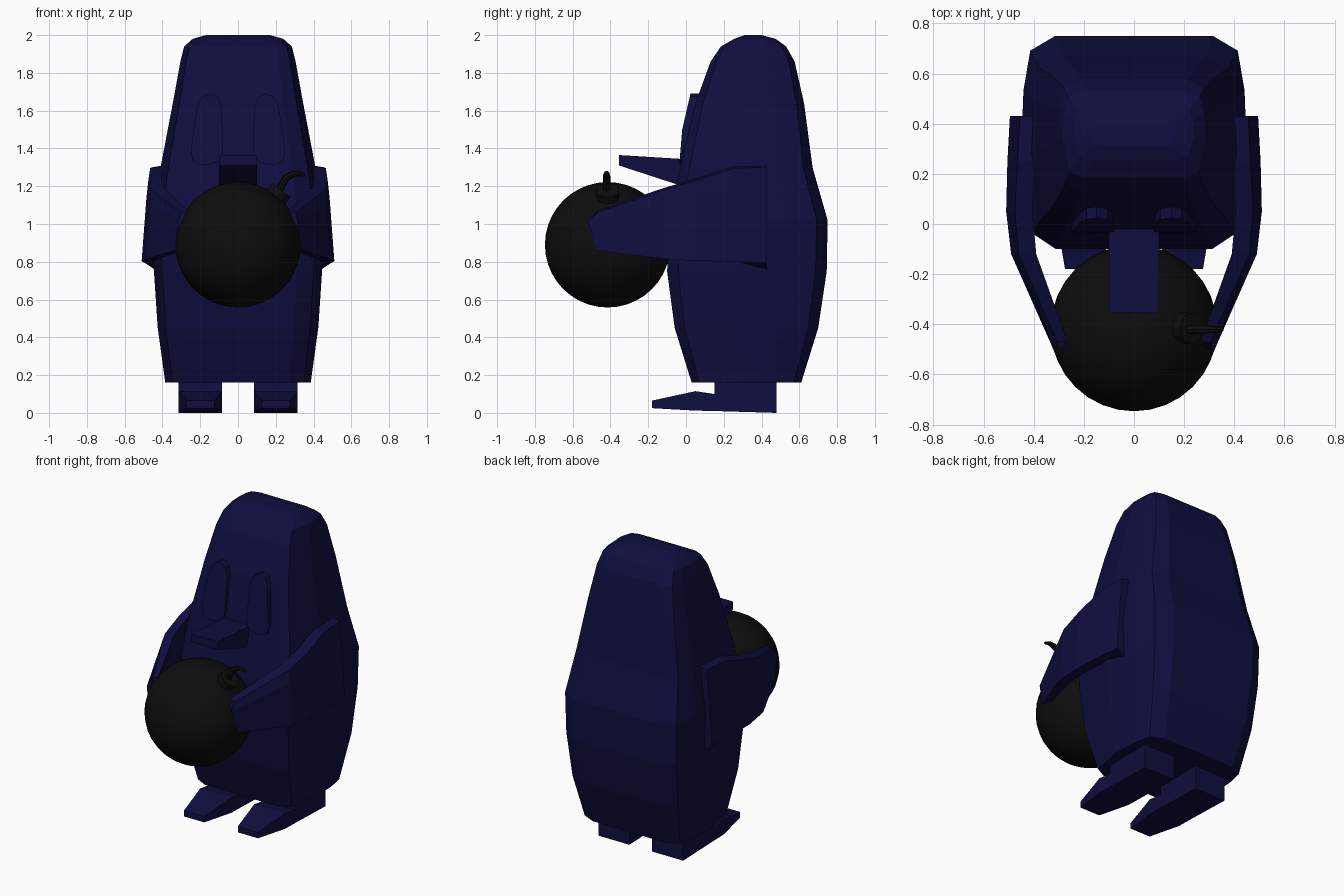
import bpy, bmesh, math
from mathutils import Vector

if "Cube" in bpy.data.objects:
    bpy.data.objects.remove(bpy.data.objects["Cube"])


def material(name, rgb):
    m = bpy.data.materials.new(name)
    m.diffuse_color = (*rgb, 1)
    m.use_nodes = True
    m.node_tree.nodes["Principled BSDF"].inputs["Base Color"].default_value = m.diffuse_color
    return m


NAVY = material("navy", (0.0045, 0.0045, 0.05))
BLACK = material("black", (0.004, 0.004, 0.004))


def finish(name, bm, mat, smooth=False):
    bmesh.ops.recalc_face_normals(bm, faces=bm.faces)
    me = bpy.data.meshes.new(name)
    bm.to_mesh(me)
    bm.free()
    me.materials.append(mat)
    if smooth:
        me.polygons.foreach_set("use_smooth", [True] * len(me.polygons))
    ob = bpy.data.objects.new(name, me)
    bpy.context.collection.objects.link(ob)
    return ob


def loft(name, rings, mat, sx=1):
    """Skin closed rings of equal point count and cap both ends."""
    bm = bmesh.new()
    vs = [[bm.verts.new((p[0] * sx, p[1], p[2])) for p in r] for r in rings]
    n = len(vs[0])
    for a, b in zip(vs, vs[1:]):
        for i in range(n):
            j = (i + 1) % n
            bm.faces.new((a[i], a[j], b[j], b[i]))
    bm.faces.new(vs[0])
    bm.faces.new(vs[-1])
    return finish(name, bm, mat)


# Body: chamfered box sections (z, half width, front y, back y)
sections = [
    (0.16, 0.385, 0.03, 0.61), (0.45, 0.425, -0.06, 0.70),
    (0.75, 0.445, -0.10, 0.745), (1.02, 0.45, -0.085, 0.75),
    (1.30, 0.41, -0.03, 0.67), (1.64, 0.345, 0.05, 0.625),
    (1.86, 0.305, 0.13, 0.575), (1.94, 0.285, 0.185, 0.53),
    (1.98, 0.24, 0.255, 0.475), (2.0, 0.17, 0.31, 0.40),
]


def body_ring(z, w, f, b):
    d = b - f
    half = [(0.70 * w, f), (0.90 * w, f + 0.07 * d), (w, f + 0.45 * d),
            (0.98 * w, f + 0.74 * d), (0.92 * w, b - 0.07 * d), (0.70 * w, b)]
    return [(x, y, z) for x, y in half] + [(-x, y, z) for x, y in reversed(half)]


loft("body", [body_ring(*s) for s in sections], NAVY)

# Beak: tapering wedge
loft("beak", [
    [(-0.1, 0.03, 1.205), (0.1, 0.03, 1.205), (0.085, 0.03, 1.35), (-0.085, 0.03, 1.35)],
    [(-0.1, -0.04, 1.207), (0.1, -0.04, 1.207), (0.1, -0.03, 1.345), (-0.1, -0.03, 1.345)],
    [(-0.1, -0.355, 1.31), (0.1, -0.355, 1.31), (0.1, -0.355, 1.365), (-0.1, -0.355, 1.365)],
], NAVY)

# Eye outline (x, z), and the slanted face it follows
eye = [(0.08, 1.37), (0.105, 1.33), (0.15, 1.315), (0.20, 1.315), (0.24, 1.335), (0.25, 1.38),
       (0.235, 1.50), (0.215, 1.62), (0.19, 1.675), (0.15, 1.69), (0.105, 1.67), (0.085, 1.61)]


def eye_y(z):
    if z < 1.5:
        return -0.035 + (z - 1.32) * 0.08
    return -0.02 + (z - 1.5) * 0.23


# Arm stations: y, z top, z bottom outer, z bottom inner, x outer top, x outer bottom, thickness
stations = [
    (0.43, 1.31, 0.795, 0.755, 0.455, 0.495, 0.06),
    (0.25, 1.305, 0.80, 0.80, 0.465, 0.505, 0.07),
    (0.05, 1.24, 0.805, 0.805, 0.475, 0.51, 0.07),
    (-0.12, 1.19, 0.815, 0.815, 0.46, 0.49, 0.07),
    (-0.47, 1.07, 0.86, 0.86, 0.305, 0.335, 0.04),
]


def arm_ring(y, zt, zo, zi, xt, xb, t):
    tip = -0.05 if y < -0.4 else 0
    zm, xm = zt * 0.75 + zo * 0.25, xt * 0.7 + xb * 0.3
    return [(xt - t, y, zt), (xt, y, zt - 0.01), (xm, y + tip, zm),
            (xb, y, zo), (xb - t, y, zi), (xm - t, y + tip, zm)]


# Foot stations: y, z bottom, z top, half width
foot = [(-0.18, 0.025, 0.065, 0.075), (0.05, 0.012, 0.115, 0.115),
        (0.15, 0.01, 0.10, 0.115), (0.151, 0.01, 0.20, 0.115), (0.48, 0.0, 0.20, 0.115)]

for side, s in (("right", 1), ("left", -1)):
    loft(side + "_eye", [[(x, eye_y(z) + d, z) for x, z in eye] for d in (0, 0.055)], NAVY, s)
    loft(side + "_arm", [arm_ring(*a) for a in stations], NAVY, s)
    loft(side + "_foot", [[(0.2 - w, y, b), (0.2 + w, y, b), (0.2 + w, y, t), (0.2 - w, y, t)]
                          for y, b, t, w in foot], NAVY, s)

# Round bomb
C = Vector((0, -0.415, 0.89))
bm = bmesh.new()
bmesh.ops.create_uvsphere(bm, u_segments=32, v_segments=20, radius=0.332)
bmesh.ops.translate(bm, verts=bm.verts, vec=C)
finish("bomb", bm, BLACK, True)

# Bomb cap, tilted to one side
axis = Vector((0.62, 0, 0.78)).normalized()
bm = bmesh.new()
bmesh.ops.create_cone(bm, cap_ends=True, segments=12, radius1=0.065, radius2=0.06, depth=0.09)
bmesh.ops.rotate(bm, verts=bm.verts, matrix=Vector((0, 0, 1)).rotation_difference(axis).to_matrix())
bmesh.ops.translate(bm, verts=bm.verts, vec=C + axis * 0.325)
finish("bomb_cap", bm, BLACK)

# Fuse: bent tube tapering to its end
path = [(0.21, 1.16, 0.02), (0.235, 1.21, 0.02), (0.255, 1.245, 0.02),
        (0.285, 1.262, 0.018), (0.32, 1.268, 0.014), (0.355, 1.258, 0.008)]
rings = []
for i, (x, z, r) in enumerate(path):
    a, b = path[max(i - 1, 0)], path[min(i + 1, len(path) - 1)]
    t = Vector((b[0] - a[0], 0, b[1] - a[1])).normalized()
    n = Vector((-t.z, 0, t.x))
    rings.append([Vector((x, -0.42, z)) + n * r * math.cos(k * math.pi / 4)
                  + Vector((0, r * math.sin(k * math.pi / 4), 0)) for k in range(8)])
loft("fuse", rings, BLACK)
